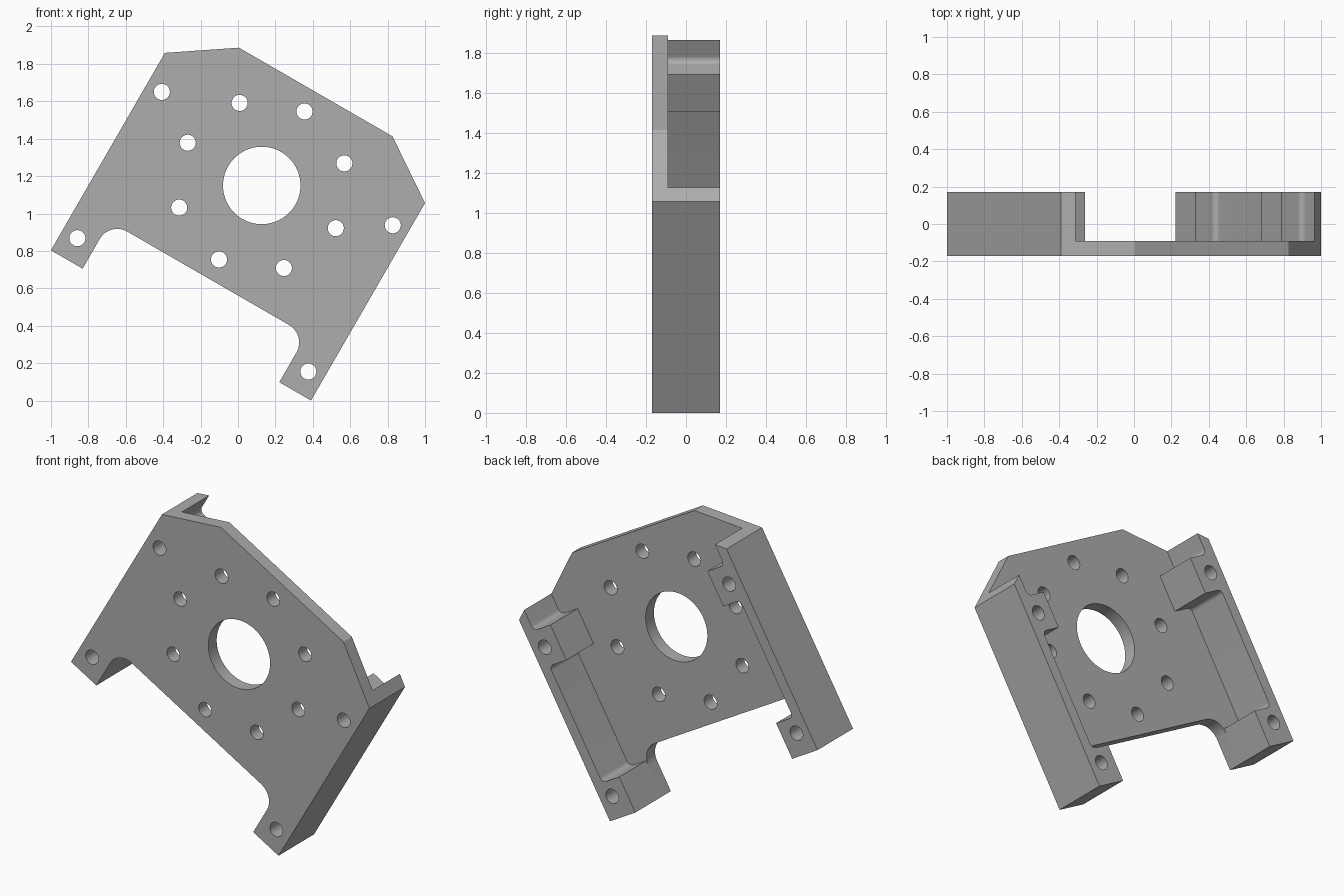
import bpy, bmesh
from math import sin, cos, tan, pi, radians
from mathutils import Vector, Matrix

cube = bpy.data.objects.get("Cube")
if cube:
    bpy.data.objects.remove(cube, do_unlink=True)

grey = bpy.data.materials.new("machined grey")
grey.use_nodes = True
colour = (0.42, 0.42, 0.42, 1)
grey.diffuse_color = colour
grey.node_tree.nodes["Principled BSDF"].inputs["Base Color"].default_value = colour

# Main dimensions in the plate's own plane
SIDE, TOP, FOOT = 0.803, 0.577, -0.864
SHOULDER_U, SHOULDER_V = 0.474, 0.355
WALL, PAD = 0.738, 0.607           # inner faces of the side wall and bolt pads
FRONT, FLOOR, BACK = -0.17, -0.09, 0.17
BOLT_V = (0.166, -0.737)
BOLT_R = 0.043


def circle(u, v, r, n=40):
    return [Vector((u + r * cos(2 * pi * i / n), v + r * sin(2 * pi * i / n))) for i in range(n)]


def rounded(corners, steps=10):
    """Turn (u, v, radius) corners into an outline with arcs."""
    out = []
    for i, (u, v, r) in enumerate(corners):
        p = Vector((u, v))
        if not r:
            out.append(p)
            continue
        a = (Vector(corners[i - 1][:2]) - p).normalized()
        b = (Vector(corners[(i + 1) % len(corners)][:2]) - p).normalized()
        half = a.angle(b) / 2
        centre = p + (a + b).normalized() * (r / sin(half))
        start = p + a * (r / tan(half)) - centre
        end = p + b * (r / tan(half)) - centre
        out += [centre + start.lerp(end, k / steps).normalized() * r for k in range(steps + 1)]
    return out


def prism(name, loops, y0, y1):
    """Extrude an outline with holes through the depth y0..y1."""
    curve = bpy.data.curves.new(name, "CURVE")
    curve.dimensions = "2D"
    curve.fill_mode = "BOTH"
    curve.extrude = (y1 - y0) / 2
    for loop in loops:
        spline = curve.splines.new("POLY")
        spline.points.add(len(loop) - 1)
        for point, p in zip(spline.points, loop):
            point.co = (p.x, p.y, 0, 1)
        spline.use_cyclic_u = True
    temp = bpy.data.objects.new(name + " outline", curve)
    bpy.context.collection.objects.link(temp)
    mesh = bpy.data.meshes.new_from_object(temp.evaluated_get(bpy.context.evaluated_depsgraph_get()))
    bpy.data.objects.remove(temp, do_unlink=True)

    bm = bmesh.new()
    bm.from_mesh(mesh)
    bmesh.ops.remove_doubles(bm, verts=bm.verts, dist=1e-5)
    bmesh.ops.recalc_face_normals(bm, faces=bm.faces)
    place = (Matrix.Translation((0.127, (y0 + y1) / 2, 1.15))
             @ Matrix.Rotation(radians(30), 4, "Y") @ Matrix.Rotation(radians(90), 4, "X"))
    bm.transform(place)
    bm.to_mesh(mesh)
    bm.free()
    mesh.materials.clear()
    mesh.materials.append(grey)
    obj = bpy.data.objects.new(name, mesh)
    bpy.context.collection.objects.link(obj)
    bpy.ops.object.select_all(action="DESELECT")
    obj.select_set(True)
    bpy.context.view_layer.objects.active = obj
    bpy.ops.object.shade_smooth_by_angle(angle=radians(30))
    return obj


# Face plate with two feet, centre bore, bolt circle and corner holes
half = [(SHOULDER_U, TOP, 0), (SIDE, SHOULDER_V, 0), (SIDE, FOOT, 0),
        (PAD, FOOT, 0), (PAD, -0.573, 0.107)]
outline = half + [(-u, v, r) for u, v, r in reversed(half)]
holes = [circle(0, 0, 0.207, 72)]
holes += [circle(0.457 * cos(i * pi / 4), 0.457 * sin(i * pi / 4), BOLT_R) for i in range(8)]
holes += [circle(s * 0.713, v, BOLT_R) for s in (-1, 1) for v in BOLT_V]
prism("face_plate", [rounded(outline)] + holes, FRONT, FLOOR)

# Side rails: thin wall with an upper bolt pad and a foot block
wall_top = SHOULDER_V + (SIDE - WALL) * (TOP - SHOULDER_V) / (SIDE - SHOULDER_U)
rail = [(SIDE, SHOULDER_V, 0), (SIDE, FOOT, 0), (PAD, FOOT, 0), (PAD, -0.648, 0),
        (WALL, -0.648, 0.03), (WALL, 0.06, 0.03), (PAD, 0.06, 0), (PAD, 0.273, 0),
        (WALL, 0.273, 0.03), (WALL, wall_top, 0)]
for name, s in (("left_rail", 1), ("right_rail", -1)):
    side = [(s * u, v, r) for u, v, r in rail]
    bolts = [circle(s * 0.713, v, BOLT_R) for v in BOLT_V]
    prism(name, [rounded(side)] + bolts, FLOOR, BACK)
